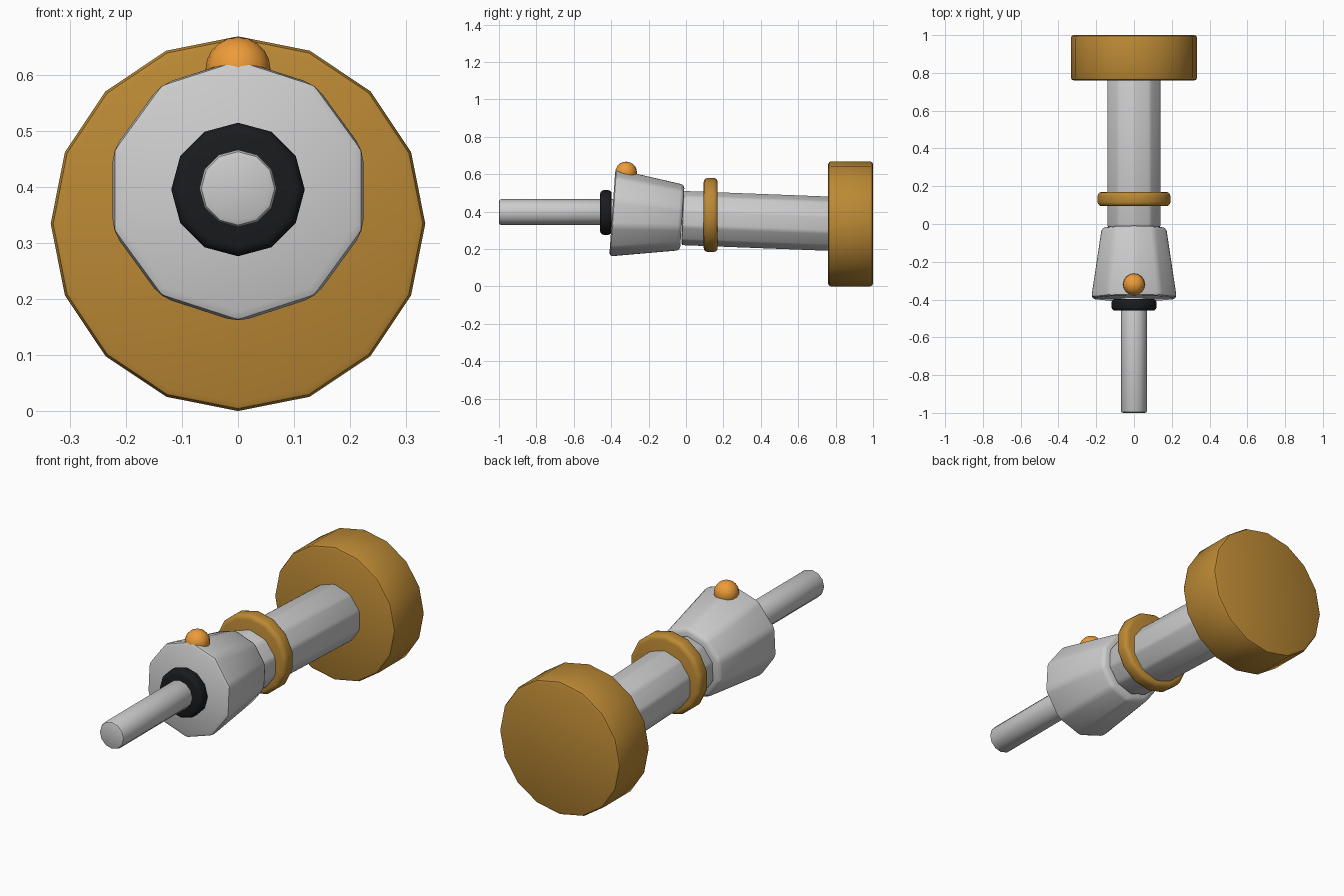
import bpy
from math import radians

if "Cube" in bpy.data.objects:
    bpy.data.objects.remove(bpy.data.objects["Cube"])


def material(name, rgb):
    m = bpy.data.materials.new(name)
    m.diffuse_color = (*rgb, 1)
    m.use_nodes = True
    m.node_tree.nodes["Principled BSDF"].inputs["Base Color"].default_value = m.diffuse_color
    return m


def turned(name, sides, y, z, length, r_back, r_front, bevel, segs=2, tilt=0, mat=None):
    """Lathe-like part along y, with a vertex at the top and bevelled sharp edges."""
    bpy.ops.mesh.primitive_cone_add(
        vertices=sides, radius1=r_back, radius2=r_front, depth=length,
        location=(0, y, z), rotation=(radians(90 - tilt), 0, 0))
    ob = bpy.context.object
    ob.name = name
    mod = ob.modifiers.new("Bevel", 'BEVEL')
    mod.width = bevel
    mod.segments = segs
    mod.limit_method = 'ANGLE'
    mod.angle_limit = radians(31)
    bpy.ops.object.modifier_apply(modifier=mod.name)
    bpy.ops.object.shade_smooth_by_angle(angle=radians(40))
    if mat:
        ob.data.materials.append(mat)
    return ob


brass = material("brass", (0.50, 0.25, 0.035))
black = material("black", (0.01, 0.011, 0.013))
orange = material("orange", (0.85, 0.33, 0.04))

# End wheel and tilted main tube
turned("end_wheel", 16, 0.88, 0.334, 0.24, 0.334, 0.334, 0.015, mat=brass)
turned("main_tube", 10, 0.38, 0.35, 0.80, 0.147, 0.147, 0.012, tilt=2.2)

# Ring around the tube
turned("tube_ring", 14, 0.132, 0.382, 0.075, 0.198, 0.198, 0.022, 3, mat=brass)

# Flared head, collar and front rod
turned("flared_head", 10, -0.207, 0.381, 0.375, 0.179, 0.238, 0.02, tilt=4)
turned("collar", 12, -0.428, 0.395, 0.062, 0.119, 0.119, 0.018, 3, mat=black)
turned("front_rod", 12, -0.69, 0.397, 0.62, 0.069, 0.069, 0.012)

# Sighting bead on top of the head
bpy.ops.mesh.primitive_uv_sphere_add(segments=16, ring_count=10, radius=0.058,
                                     location=(0, -0.32, 0.609))
bead = bpy.context.object
bead.name = "top_bead"
bead.data.materials.append(orange)
bpy.ops.object.shade_smooth()
